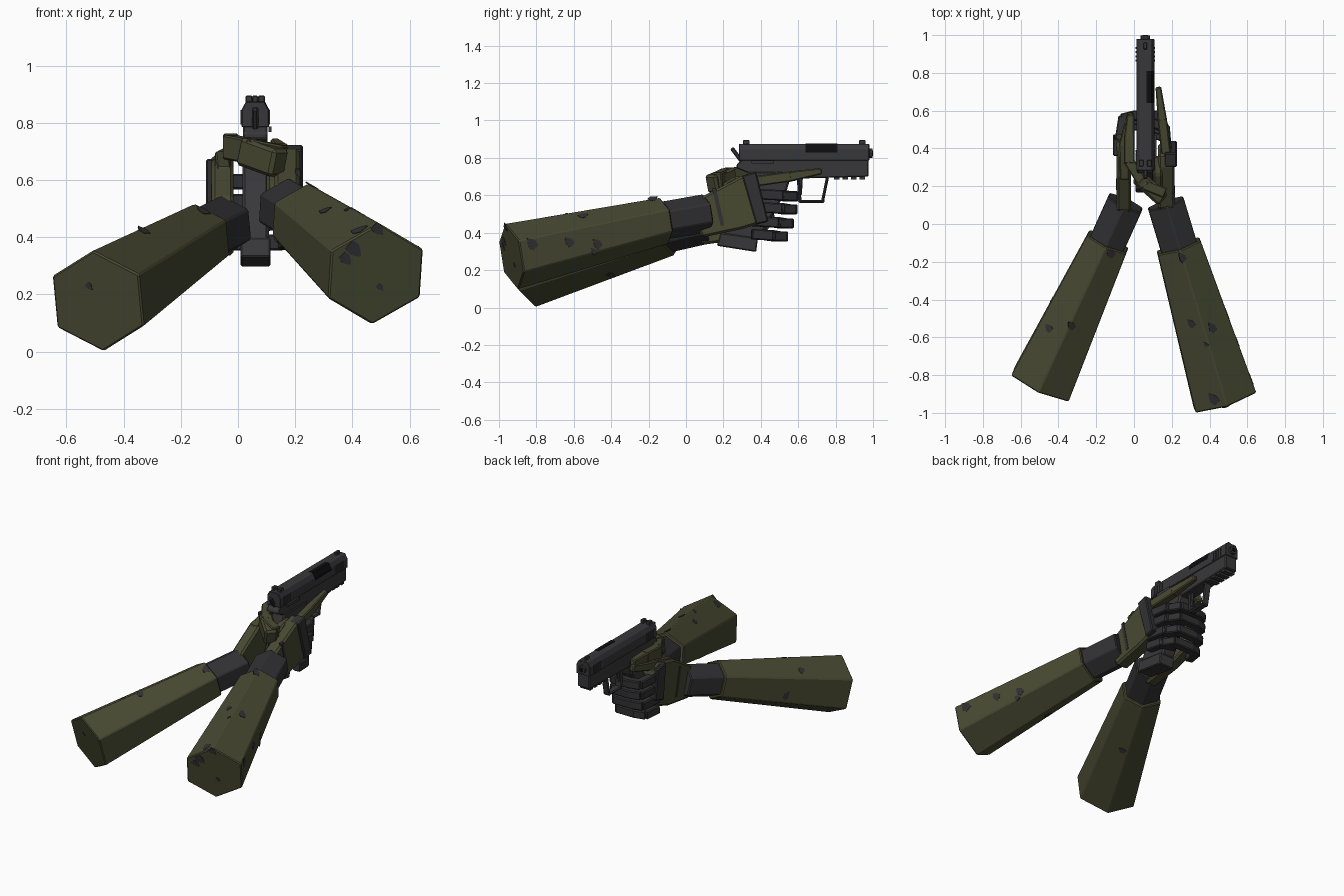
import bpy, bmesh, math
from mathutils import Vector
from mathutils.bvhtree import BVHTree

if "Cube" in bpy.data.objects:
    bpy.data.objects.remove(bpy.data.objects["Cube"])


def material(name, rgb):
    m = bpy.data.materials.new(name)
    m.diffuse_color = (*rgb, 1)
    m.use_nodes = True
    m.node_tree.nodes["Principled BSDF"].inputs["Base Color"].default_value = m.diffuse_color
    return m


GREEN = material("olive_armour", (0.064, 0.067, 0.031))
GUN = material("gun_grey", (0.039, 0.039, 0.042))
CLOTH = material("dark_cloth", (0.031, 0.031, 0.034))
BLACK = material("port_black", (0.004, 0.004, 0.005))


def finish(name, bm, mat, bevel=0.0):
    bmesh.ops.recalc_face_normals(bm, faces=bm.faces)
    me = bpy.data.meshes.new(name)
    bm.to_mesh(me)
    bm.free()
    me.materials.append(mat)
    ob = bpy.data.objects.new(name, me)
    bpy.context.collection.objects.link(ob)
    if bevel:
        b = ob.modifiers.new("bevel", 'BEVEL')
        b.width, b.segments, b.limit_method = bevel, 1, 'ANGLE'
    return ob


def loft(name, rings, mat, bevel=0.0):
    """Skin a row of equal-count rings and cap both ends."""
    bm = bmesh.new()
    vs = [[bm.verts.new(p) for p in r] for r in rings]
    n = len(vs[0])
    for a, b in zip(vs, vs[1:]):
        for i in range(n):
            bm.faces.new((a[i], a[(i + 1) % n], b[(i + 1) % n], b[i]))
    bm.faces.new(vs[0])
    bm.faces.new(vs[-1])
    return finish(name, bm, mat, bevel)


def prism(name, pts, axis, a, b, mat, bevel=0.0):
    """Extrude a profile: axis x takes (y, z) points, axis y takes (x, z)."""
    put = (lambda p, t: (t, p[0], p[1])) if axis == 'x' else (lambda p, t: (p[0], t, p[1]))
    return loft(name, [[put(p, t) for p in pts] for t in (a, b)], mat, bevel)


def box(name, x, y, z, mat, bevel=0.0):
    return prism(name, [(y[0], z[0]), (y[1], z[0]), (y[1], z[1]), (y[0], z[1])], 'x', x[0], x[1], mat, bevel)


def limb(name, p, q, w, h, mat, taper=1.0, over=0.01, bevel=0.006):
    """Rectangular bar from p to q, slightly overlapping its neighbours."""
    p, q = Vector(p), Vector(q)
    d = (q - p).normalized()
    side = d.cross(Vector((0, 0, 1)))
    side = side.normalized() if side.length > 1e-3 else Vector((1, 0, 0))
    up = side.cross(d)
    rings = []
    for c, s in ((p - d * over, 1), (q + d * over, taper)):
        rings.append([c + side * i * w * s / 2 + up * j * h * s / 2
                      for i, j in ((-1, -1), (1, -1), (1, 1), (-1, 1))])
    return loft(name, rings, mat, bevel)


def chain(name, pts, w, h, mat, taper=1.0):
    for i, (p, q) in enumerate(zip(pts, pts[1:])):
        limb(f"{name}_{i + 1}", p, q, w, h, mat, taper if i == len(pts) - 2 else 1)


# ---- pistol slide, port, sights, barrel ----
prism("slide", [(.012, .785), (.108, .785), (.108, .845), (.092, .875), (.028, .875), (.012, .845)],
      'y', .283, .98, GUN, .003)
prism("ejection_port", [(.1095, .83), (.1095, .846), (.093, .8765), (.065, .8765), (.065, .87), (.1, .83)],
      'y', .64, .81, BLACK)
for i in range(4):
    for tag, y in (("rear", .315), ("front", .86)):
        box(f"{tag}_slide_rib_{i}", (.008, .112), (y + i * .022, y + i * .022 + .011), (.795, .845), GUN)
box("front_sight", (.05, .07), (.925, .96), (.87, .895), GUN, .003)
for x in (.026, .07):
    box("rear_sight", (x, x + .024), (.305, .34), (.87, .895), GUN, .003)
for nm, r, y0, y1, m in (("barrel", .026, .9, .998, GUN), ("bore", .015, .99, 1.0, BLACK)):
    prism(nm, [(.06 + r * math.cos(a * math.pi / 5), .825 + r * math.sin(a * math.pi / 5)) for a in range(10)],
          'y', y0, y1, m)
limb("hammer", (.06, .295, .785), (.06, .25, .845), .022, .022, GUN)

# ---- frame, grip, guard ----
prism("frame", [(.30, .79), (.975, .79), (.975, .70), (.62, .69), (.36, .68), (.33, .72), (.27, .745), (.27, .765)],
      'x', .017, .103, GUN, .005)
for i in range(4):
    box(f"rail_tooth_{i}", (.022, .098), (.79 + i * .046, .82 + i * .046), (.685, .705), GUN)
prism("grip", [(.33, .73), (.57, .73), (.54, .63), (.39, .36), (.19, .39), (.29, .60)], 'x', .015, .108, GUN, .01)
prism("magazine_base", [(.185, .40), (.385, .372), (.375, .297), (.165, .33)], 'x', .008, .114, GUN, .006)
limb("slide_catch", (.112, .36, .778), (.112, .46, .778), .012, .018, GUN, bevel=0)
chain("trigger_guard", [(.06, .755, .69), (.06, .73, .568), (.06, .61, .568), (.06, .60, .69)], .045, .016, GUN)
limb("trigger", (.06, .615, .70), (.06, .61, .61), .02, .02, GUN)

# ---- forearms: tapered six-sided tubes with cloth cuffs ----
half = [(.012, -.034, .177), (.166, .04, .086), (.155, .066, -.082)]
HEX_R = [Vector(v) for v in half] + [-Vector(v) for v in half]
half = [(-.018, -.044, .176), (.143, -.092, .093), (.16, -.046, -.087)]
HEX_L = [Vector(v) for v in half] + [-Vector(v) for v in half]


def ring(c, shape, s):
    return [Vector(c) + v * s for v in shape]


ARMS = {
    "right": (HEX_R, (.482, -.934, .272), (.236, -.115, .465), (.168, .11, .505), .70),
    "left": (HEX_L, (-.49, -.85, .177), (-.138, -.093, .398), (-.045, .113, .445), .68),
}
# camouflage spots: (arm, point near the surface, size)
SPOTS = [("right", (.27, -.18, .62), .028), ("right", (.27, -.55, .56), .026), ("right", (.42, -.55, .5), .03),
         ("right", (.38, -.64, .5), .015), ("right", (.42, -.93, .43), .035), ("right", (.6, -.83, .34), .035),
         ("right", (.56, -.62, .35), .03), ("right", (.53, -.46, .34), .03), ("right", (.53, -.48, .3), .02),
         ("right", (.43, -1.05, .34), .032), ("right", (.40, -1.05, .31), .025), ("right", (.54, -1.05, .2), .015),
         ("right", (.50, -1.0, .42), .025), ("right", (.2, -.5, .2), .025), ("left", (-.1, -.18, .55), .028),
         ("left", (-.47, -.55, .4), .026), ("left", (-.32, -.55, .45), .026), ("left", (-.565, -.95, .2), .015),
         ("left", (-.45, -.4, .25), .025), ("left", (-.2, -.4, .1), .025)]
for side, (shape, far, near, wrist, s) in ARMS.items():
    arm = loft(f"{side}_forearm", [ring(far, shape, 1), ring(near, shape, s)], GREEN, .006)
    back = Vector(near).lerp(Vector(far), .06)
    loft(f"{side}_cuff", [ring(back, shape, .57), ring(near, shape, .58), ring(wrist, shape, .58)], CLOTH, .006)
    me = arm.data
    tree = BVHTree.FromPolygons([v.co for v in me.vertices], [list(p.vertices) for p in me.polygons])
    for who, pt, size in SPOTS:
        if who != side:
            continue
        loc, nrm, _, _ = tree.find_nearest(Vector(pt))
        if nrm.dot(loc - (Vector(far) + Vector(near)) / 2) < 0:
            nrm = -nrm
        u = nrm.orthogonal().normalized()
        w = nrm.cross(u)
        disc = [loc + (u * math.cos(a) * .75 + w * math.sin(a)) * size * (1 + .2 * math.sin(5 * a))
                for a in (k * math.pi / 4 for k in range(8))]
        loft(f"{side}_camo_spot", [[p - nrm * .003 for p in disc], [p + nrm * .002 for p in disc]], CLOTH)

# ---- right hand: back plate, knuckle guard, palm ----
prism("right_hand", [(.03, .47), (.08, .59), (.30, .705), (.37, .72), (.43, .46), (.30, .42), (.09, .375)],
      'x', .128, .215, GREEN, .012)
prism("right_knuckle_guard", [(.30, .705), (.375, .725), (.44, .46), (.375, .445)], 'x', .16, .227, CLOTH, .006)
prism("right_hand_groove", [(.14, .635), (.16, .64), (.205, .44), (.185, .435)], 'x', .20, .218, CLOTH)
prism("right_palm", [(.14, .44), (.16, .64), (.26, .70), (.36, .70), (.36, .45)], 'x', .10, .15, GREEN, .01)

# ---- left hand ----
prism("left_hand", [(.03, .44), (.07, .54), (.25, .65), (.42, .69), (.475, .64), (.44, .41), (.30, .365), (.09, .335)],
      'x', -.092, -.015, GREEN, .012)
prism("left_knuckle_guard", [(.36, .675), (.45, .665), (.475, .47), (.385, .44)], 'x', -.112, -.05, CLOTH, .006)
prism("left_hand_groove", [(.18, .58), (.20, .585), (.24, .40), (.22, .395)], 'x', -.095, -.08, CLOTH)

# ---- thumbs and trigger finger ----
chain("right_thumb", [(.15, .17, .68), (.05, .21, .70), (-.025, .33, .715), (-.025, .46, .72), (-.018, .57, .725)],
      .055, .085, GREEN, .7)
limb("thumb_web", (.14, .14, .66), (.03, .24, .70), .08, .10, GREEN, bevel=.012)
chain("left_thumb", [(-.05, .25, .62), (-.055, .42, .67), (-.02, .58, .70)], .05, .06, GREEN, .7)
chain("trigger_finger", [(.17, .37, .675), (.15, .55, .70), (.13, .715, .728)], .05, .055, GREEN, .6)

# ---- wrapped fingers of both hands ----
for i, (z, yt) in enumerate(((.595, .60), (.525, .595), (.45, .575), (.38, .545))):
    chain(f"left_finger_{i}", [(-.08, .42, z + .01), (-.058, yt - .04, z), (.0, yt - .025, z),
                               (.12, yt - .025, z), (.168, yt - .10, z)], .052, .054, CLOTH, .85)
    chain(f"right_finger_{i}", [(.178, .36, z + .012), (.165, yt - .09, z + .005), (.09, yt - .06, z)],
          .05, .056, CLOTH)
